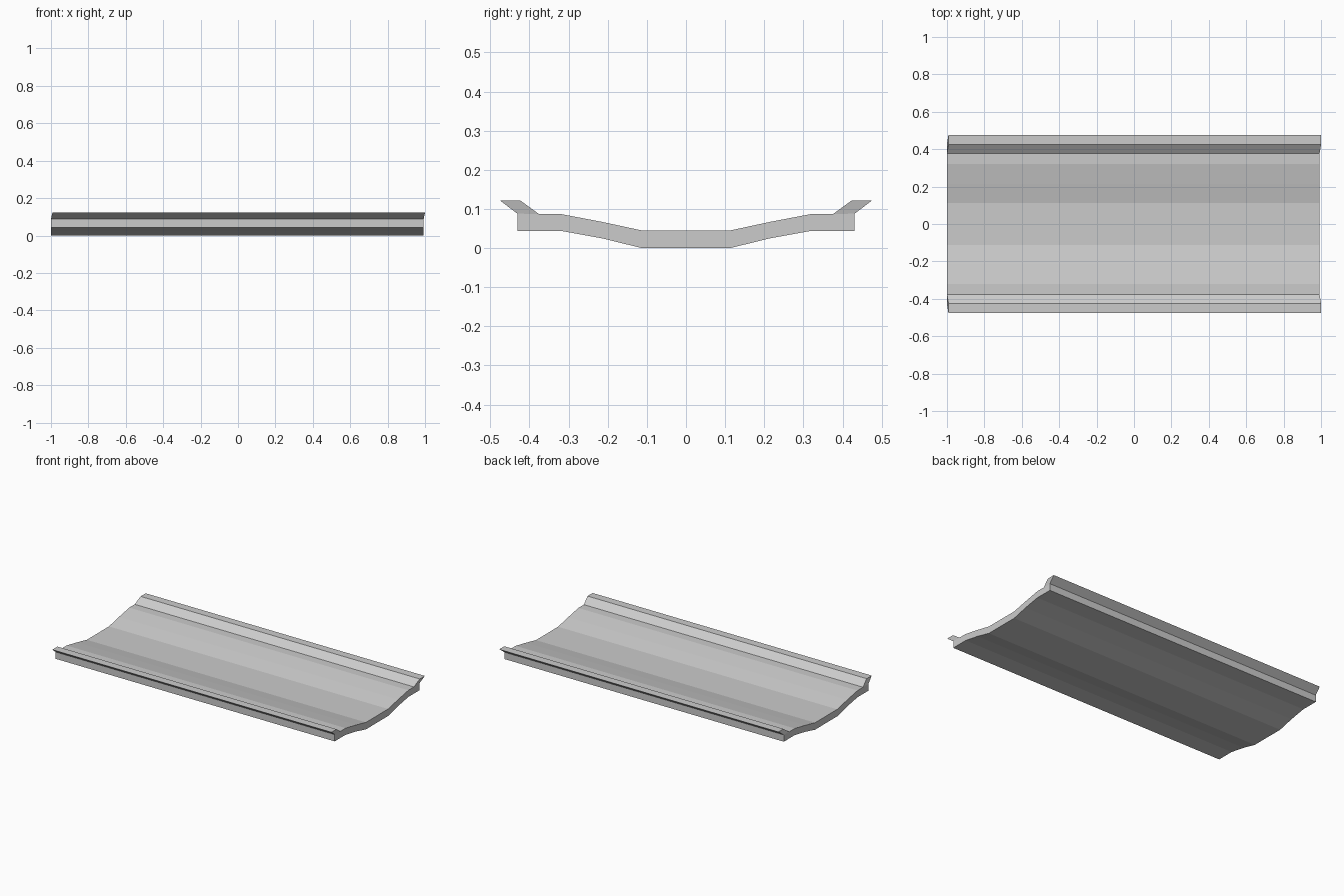
import bpy
import bmesh

if "Cube" in bpy.data.objects:
    bpy.data.objects.remove(bpy.data.objects["Cube"])

# Half cross-section (y, z): underside from the centre outwards, round the lip, back along the top
HALF = [(0.113, 0.0), (0.215, 0.025), (0.32, 0.044), (0.431, 0.044),
        (0.431, 0.088), (0.476, 0.122), (0.424, 0.122), (0.376, 0.087),
        (0.32, 0.087), (0.215, 0.067), (0.113, 0.045)]
LIP = [4, 5, 6, 7]          # corners of the flared lip
N = len(HALF)
profile = HALF + [(-y, z) for y, z in reversed(HALF)]
lips = [LIP, [2 * N - 1 - i for i in LIP]]
body = [i for i in range(2 * N) if not any(i in lip[1:3] for lip in lips)]

bm = bmesh.new()


def end_ring(x):
    # The top of each lip is offset slightly along the length
    return [bm.verts.new((x + (0.004 if z > 0.1 else -0.004), y, z))
            for y, z in profile]


# Long walls
left, right = end_ring(-0.996), end_ring(0.996)
for i in range(2 * N):
    j = (i + 1) % (2 * N)
    bm.faces.new((left[i], left[j], right[j], right[i]))

# End caps: flat body section plus the slanted lip ends
for ring in (left, right):
    for section in [body] + lips:
        bm.faces.new([ring[i] for i in section])

bmesh.ops.recalc_face_normals(bm, faces=bm.faces)
mesh = bpy.data.meshes.new("trough_panel")
bm.to_mesh(mesh)
bm.free()
panel = bpy.data.objects.new("trough_panel", mesh)
bpy.context.collection.objects.link(panel)
